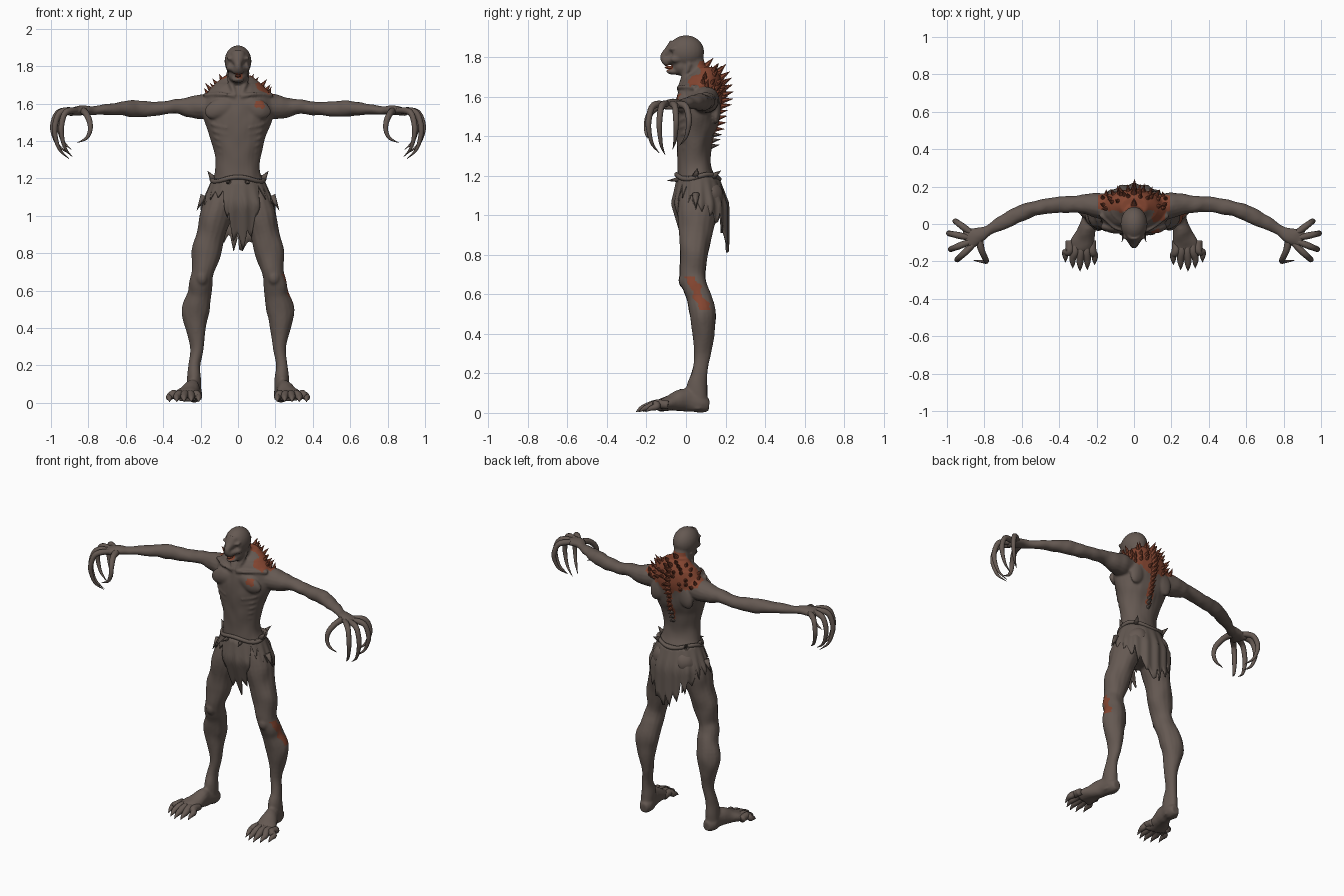
import bpy, bmesh, math, random
from mathutils import Vector, Matrix, noise
from mathutils.bvhtree import BVHTree

random.seed(4)
if "Cube" in bpy.data.objects:
    bpy.data.objects.remove(bpy.data.objects["Cube"])
X, Y, Z = Vector((1, 0, 0)), Vector((0, 1, 0)), Vector((0, 0, 1))


def material(name, color):
    mat = bpy.data.materials.new(name)
    mat.use_nodes = True
    mat.diffuse_color = (*color, 1)
    mat.node_tree.nodes["Principled BSDF"].inputs["Base Color"].default_value = (*color, 1)
    return mat


skin = material("grey brown skin", (0.13, 0.10, 0.085))
flesh = material("raw red flesh", (0.23, 0.06, 0.03))
cloth = material("worn cloth", (0.125, 0.098, 0.083))


def smooth_rows(rows, steps=4):
    """Catmull-Rom interpolation of whole rows (position and radii)."""
    pts = [Vector(r) for r in rows]
    out = []
    for i in range(len(pts) - 1):
        a, b, c, d = pts[max(i - 1, 0)], pts[i], pts[i + 1], pts[min(i + 2, len(pts) - 1)]
        for k in range(steps):
            t = k / steps
            out.append(b + (c - a) * t / 2 + (a - b * 2.5 + c * 2 - d / 2) * t * t
                       + (b * 1.5 - a / 2 - c * 1.5 + d / 2) * t ** 3)
    return out + [pts[-1]]


def tube(bm, rows, side=X, seg=16, flip=1):
    """Loft of ellipses; rows are x, y, z, radius along side, other radius."""
    rows = smooth_rows(rows)
    pos = [Vector((r[0] * flip, r[1], r[2])) for r in rows]
    rings = []
    for i, row in enumerate(rows):
        tangent = (pos[min(i + 1, len(pos) - 1)] - pos[max(i - 1, 0)]).normalized()
        u = (side - tangent * side.dot(tangent)).normalized()
        v = tangent.cross(u)
        angles = [math.tau * k / seg for k in range(seg)]
        rings.append([bm.verts.new(pos[i] + u * math.cos(a) * row[3] + v * math.sin(a) * row[4])
                      for a in angles])
    for lower, upper in zip(rings, rings[1:]):
        for k in range(seg):
            n = (k + 1) % seg
            bm.faces.new((lower[k], lower[n], upper[n], upper[k]))
    bm.faces.new(rings[0])
    bm.faces.new(rings[-1])


def strand(bm, points, radii, side, flip=1):
    tube(bm, [(*p, r, r) for p, r in zip(points, radii)], side, 10, flip)


def ball(bm, center, radii, flip=1, turn=0):
    place = (Matrix.Translation((center[0] * flip, *center[1:]))
             @ Matrix.Rotation(turn * flip, 4, "Y") @ Matrix.Diagonal((*radii, 1)))
    bmesh.ops.create_uvsphere(bm, u_segments=24, v_segments=14, radius=1, matrix=place)


def cone(bm, base, direction, radius, length):
    turn = direction.to_track_quat("Z", "Y").to_matrix().to_4x4()
    place = Matrix.Translation(base + direction.normalized() * length * 0.4) @ turn
    bmesh.ops.create_cone(bm, cap_ends=True, segments=7, radius1=radius, radius2=0.0005,
                          depth=length, matrix=place)


def finish(name, bm, *mats, smooth=True):
    bmesh.ops.recalc_face_normals(bm, faces=bm.faces)
    mesh = bpy.data.meshes.new(name)
    bm.to_mesh(mesh)
    bm.free()
    obj = bpy.data.objects.new(name, mesh)
    bpy.context.collection.objects.link(obj)
    for mat in mats:
        mesh.materials.append(mat)
    mesh.polygons.foreach_set("use_smooth", [smooth] * len(mesh.polygons))
    return obj


# Body: torso, head and neck
bm = bmesh.new()
tube(bm, [(0, .095, 1.75, .07, .05), (0, .095, 1.7, .13, .085), (0, .08, 1.64, .175, .11),
          (0, .065, 1.56, .192, .115), (0, .055, 1.48, .172, .11), (0, .045, 1.4, .143, .095),
          (0, .04, 1.3, .12, .085), (0, .045, 1.22, .125, .09), (0, .06, 1.14, .16, .105),
          (0, .07, 1.06, .17, .115), (0, .07, .98, .11, .08)], seg=28)
tube(bm, [(0, .03, 1.8, .05, .055), (0, .05, 1.72, .055, .06), (0, .06, 1.64, .075, .085)])
ball(bm, (0, 0, 1.826), (.072, .092, .085))
tube(bm, [(0, -.055, 1.87, .04, .03), (0, -.085, 1.83, .032, .026), (0, -.107, 1.805, .02, .024),
          (0, -.1, 1.782, .03, .024), (0, -.085, 1.768, .03, .02)])
ball(bm, (0, -.06, 1.785), (.048, .055, .025))
ball(bm, (0, -.055, 1.728), (.034, .046, .017))
ball(bm, (0, -.02, 1.755), (.054, .05, .05))
for s in (1, -1):
    # Brow, cheek, neck cords, collarbone, chest and back muscles
    ball(bm, (.034, -.066, 1.838), (.03, .02, .01), s, -.25)
    ball(bm, (.045, -.05, 1.79), (.018, .03, .018), s)
    strand(bm, [(.05, .02, 1.77), (.038, -.005, 1.71), (.015, -.035, 1.64)], (.014, .015, .012), X, s)
    strand(bm, [(.015, -.037, 1.64), (.09, -.025, 1.65), (.18, .05, 1.645)], (.012, .01, .014), Z, s)
    ball(bm, (.085, -.016, 1.575), (.095, .034, .055), s, .3)
    ball(bm, (.1, .15, 1.54), (.05, .026, .08), s, -.3)
    ball(bm, (.07, .12, 1.09), (.08, .07, .08), s)
    for i in range(5):
        w, z = .168 - .012 * i, 1.5 - .037 * i
        strand(bm, [(w * .35, -.045 + .005 * i, z - .03), (w * .8, -.008, z - .01), (w, .05, z + .02)],
               (.006, .009, .006), Z, s)
    # Arm, ending in a broad palm
    tube(bm, [(.1, .08, 1.59, .075, .07), (.2, .1, 1.582, .068, .066), (.26, .107, 1.58, .055, .054),
              (.33, .105, 1.584, .045, .04), (.42, .102, 1.573, .042, .036), (.52, .085, 1.572, .04, .043),
              (.58, .066, 1.573, .042, .043), (.64, .04, 1.572, .042, .035), (.72, 0, 1.568, .036, .027),
              (.78, -.035, 1.562, .028, .024), (.83, -.06, 1.565, .042, .025),
              (.9, -.085, 1.553, .058, .02)], Y, flip=s)
    # Leg
    tube(bm, [(.09, .07, 1.1, .08, .1), (.12, .055, 1, .085, .1), (.145, .048, .9, .076, .083),
              (.17, .04, .8, .08, .07), (.187, .033, .7, .058, .066), (.2, .045, .64, .062, .064),
              (.207, .068, .58, .064, .064), (.225, .085, .5, .075, .066), (.227, .088, .42, .06, .058),
              (.22, .083, .3, .036, .043), (.232, .07, .2, .032, .038), (.235, .055, .12, .038, .054),
              (.235, .06, .02, .04, .05)], flip=s)
    ball(bm, (.193, -.004, .67), (.034, .034, .045), s)
    # Foot
    tube(bm, [(.23, .115, .04, .025, .03), (.232, .08, .045, .042, .045), (.245, 0, .065, .042, .06),
              (.268, -.08, .05, .062, .04), (.285, -.14, .034, .076, .028)], flip=s)
body = finish("body", bm, skin, flesh)
remesh = body.modifiers.new("fuse", "REMESH")
remesh.mode, remesh.voxel_size = "VOXEL", .007
soften = body.modifiers.new("soften", "SMOOTH")
soften.factor, soften.iterations = .5, 3
bpy.context.view_layer.update()
graph = bpy.context.evaluated_depsgraph_get()
fused = bmesh.new()
fused.from_object(body, graph)
body.modifiers.clear()


def is_raw(p):
    """Raw areas: upper back, spine, left shoulder, left chest, left knee, mouth."""
    rough = noise.noise(p * 35) * .02
    wound = lambda x, y, z, r: (p - Vector((x, y, z))).length + rough < r
    back = p.y > .07 + rough and 1.54 + abs(p.x) * .45 + rough < p.z < 1.78 and abs(p.x) < .19
    spine = abs(p.x) < .018 + rough and p.y > .1 and 1.36 < p.z < 1.6
    knee = p.x > .215 and .52 < p.z < .69 and abs(p.y - .36 + p.z * .5) + rough < .025
    return (back or spine or knee or wound(.14, .045, 1.69, .046) or wound(.115, -.045, 1.6, .026)
            or wound(0, -.085, 1.75, .022))


# Eye sockets, gnarled skin and raw patches
fused.normal_update()
for v in fused.verts:
    p = v.co.copy()
    socket = (Vector((abs(p.x), p.y, p.z)) - Vector((.036, -.075, 1.818))).length
    p.y += max(0, 1 - socket / .018) * .01
    if p.z < 1.7:
        p += v.normal * .005 * noise.noise(Vector((p.x * 18, p.y * 18, p.z * 10)))
    v.co = p
for f in fused.faces:
    f.smooth = True
    f.material_index = int(is_raw(f.calc_center_median()))
fused.normal_update()
tree = BVHTree.FromBMesh(fused)
fused.to_mesh(body.data)
fused.free()

# Fingers with long hooked claws, and clawed toes
fingers, toes = bmesh.new(), bmesh.new()
for s in (1, -1):
    for x, y, dx, dy, drop in ((.88, -.04, .075, .055, .2), (.895, -.07, .095, .02, .22),
                               (.89, -.1, .09, -.035, .25), (.875, -.125, .07, -.065, .24)):
        shape = ((-.4, .03), (.35, .03), (.78, -.06), (1, -.34), (.93, -.58), (.68, -.82), (.15, -1))
        points = [(x + dx * r, y + dy * r, 1.555 + drop * h) for r, h in shape]
        strand(fingers, points, (.014, .018, .016, .015, .012, .008, .001), Vector((-dy * s, dx, 0)), s)
    strand(fingers, [(.83, -.075, 1.56), (.815, -.14, 1.55), (.795, -.185, 1.51), (.79, -.2, 1.46),
                     (.81, -.2, 1.415), (.86, -.195, 1.39)], (.022, .018, .016, .013, .009, .001), Y, s)
    for i, reach in enumerate((.195, .22, .228, .212, .18)):
        x = .224 + .03 * i
        tip = x + (i - 1.5) * .009
        strand(toes, [(x, -.09, .04), (x, -.145, .046), (tip, -reach + .03, .032), (tip, -reach, .022),
                      (tip, -reach - .025, .005)], (.022, .023, .019, .012, .001), X, s)
finish("fingers", fingers, skin)
finish("toes", toes, skin)

# Tongue
bm = bmesh.new()
ball(bm, (0, -.082, 1.748), (.016, .026, .008))
finish("tongue", bm, flesh)

# Spikes along the spine and over the shoulders
raw_spikes, spine_spikes = bmesh.new(), bmesh.new()
for i in range(15):
    hit, normal, *_ = tree.ray_cast(Vector((0, 1, 1.755 - .029 * i)), -Y)
    size = .062 if i < 8 else .045
    cone(raw_spikes if i < 12 else spine_spikes, hit, normal + Z * .35, size * .3, size)
for s in (1, -1):
    for row in range(6):
        for col in range(1, 5):
            x = s * (.04 * col + random.uniform(-.012, .012))
            start = Vector((x, .3, 1.98 - .055 * row + random.uniform(-.02, .02)))
            hit, normal, *_ = tree.ray_cast(start, Vector((0, -.7, -1)))
            if hit and is_raw(hit):
                cone(raw_spikes, hit, normal + Z * .3, .013, random.uniform(.03, .05))
finish("back_spikes", raw_spikes, flesh, smooth=False)
finish("spine_spikes", spine_spikes, skin, smooth=False)

# Ragged loincloth: a flared ring with a torn hem, long in front and behind
bm = bmesh.new()
columns, levels = 144, 10
depth = [random.uniform(.02, .1) for _ in range(columns // 6)]
grid = []
for c in range(columns):
    a = math.tau * c / columns
    cx, sy = math.cos(a), math.sin(a)
    if sy > 0:
        hem = .8 + .22 * abs(cx) ** 1.4
    else:
        hem = min(1.1 - .08 * cx ** 8, .81 + 26 * (cx * .19 - .02) ** 2)
    hem += depth[c // 6] * abs(c % 6 - 3) / 3
    line = []
    for k in range(levels):
        z = 1.2 + (hem - 1.2) * k / (levels - 1)
        flare = min(1, (1.2 - z) / .14)
        fold = 1 + .03 * flare * math.sin(a * 17)
        # The front flap sinks between the legs, the back flap hangs clear of them
        y = .06 + (.105 + (.05 if sy > 0 else .03) * flare) * sy * fold
        if sy < 0:
            y += .3 * max(0, 1.06 - z)
        line.append(bm.verts.new(((.138 + .057 * flare) * cx * fold, y, z)))
    grid.append(line)
for c in range(columns):
    n = (c + 1) % columns
    for k in range(levels - 1):
        bm.faces.new((grid[c][k], grid[n][k], grid[n][k + 1], grid[c][k + 1]))
skirt = finish("loincloth", bm, cloth)
skirt.modifiers.new("thickness", "SOLIDIFY").thickness = .008

# Waist cord with torn ends
bm = bmesh.new()
turns = [math.tau * i / 24 for i in range(25)]
strand(bm, [(.14 * math.cos(a), .06 + .108 * math.sin(a), 1.195 + .012 * math.sin(a * 3)) for a in turns],
       [.012] * 25, Z)
for s in (1, -1):
    cone(bm, Vector((.135 * s, .05, 1.2)), Vector((s * .7, .2, 1)), .02, .055)
    cone(bm, Vector((.1 * s, .14, 1.2)), Vector((s * .5, 1, .7)), .018, .055)
    cone(bm, Vector((.05 * s, -.045, 1.18)), Vector((s * .3, -1, -.1)), .014, .06)
    cone(bm, Vector((.185 * s, .05, 1.1)), Vector((s * .5, 0, -1)), .02, .09)
finish("waist_cord", bm, cloth)
